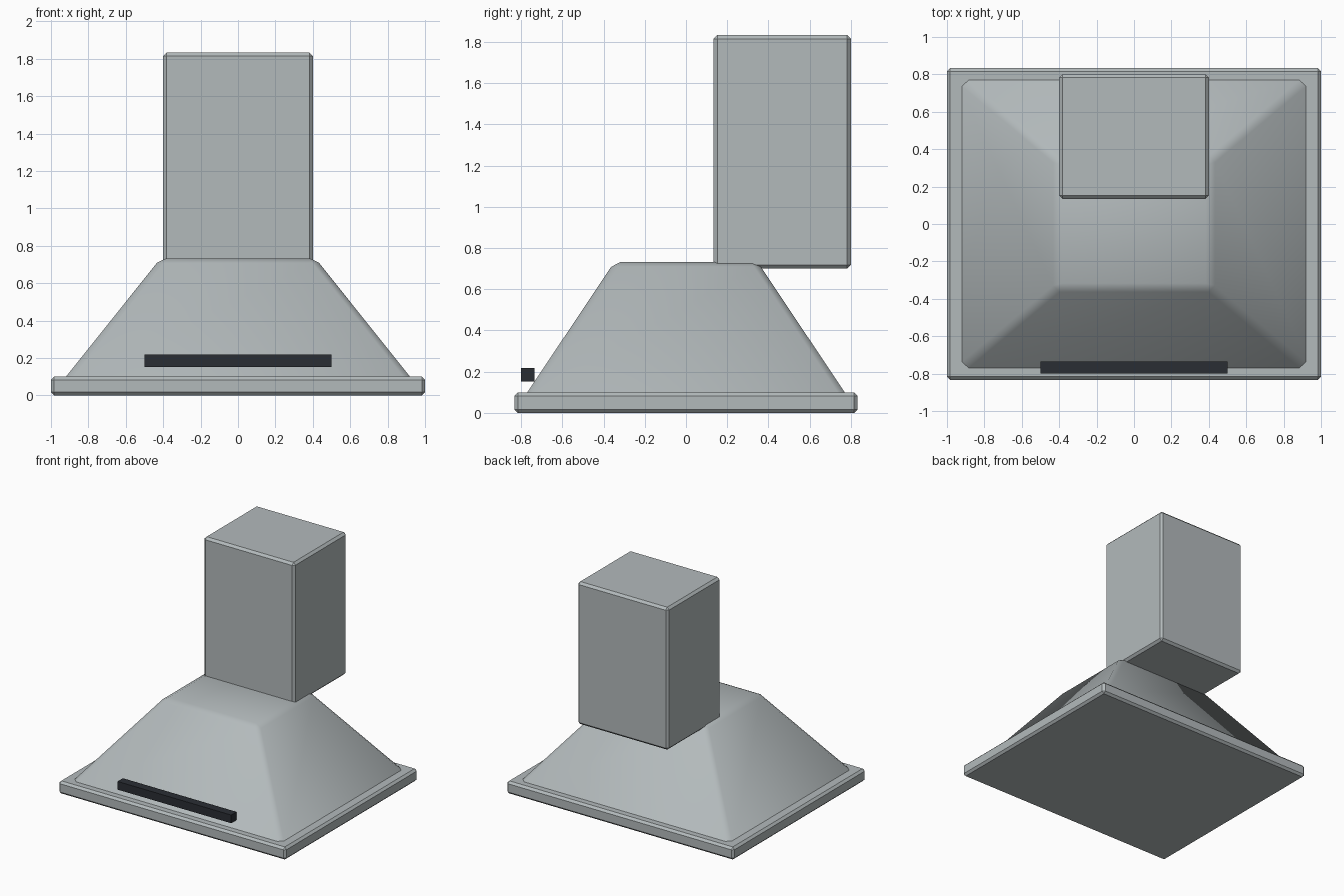
import bpy, bmesh, math

if "Cube" in bpy.data.objects:
    bpy.data.objects.remove(bpy.data.objects["Cube"])


def material(name, rgb):
    mat = bpy.data.materials.new(name)
    mat.diffuse_color = (*rgb, 1.0)
    mat.use_nodes = True
    mat.node_tree.nodes["Principled BSDF"].inputs["Base Color"].default_value = mat.diffuse_color
    return mat


steel = material("brushed_steel", (0.45, 0.49, 0.50))
dark = material("dark_plastic", (0.023, 0.027, 0.034))


def prism(name, bottom, top, z0, z1, mat, y=0.0, chamfer=0.0, angle=30, keep_bottom=False):
    """Four-sided block from half sizes (x, y) at z0 and z1, with chamfered edges."""
    bm = bmesh.new()
    rings = []
    for (hx, hy), z in ((bottom, z0), (top, z1)):
        rings.append([bm.verts.new((sx * hx, y + sy * hy, z))
                      for sx, sy in ((-1, -1), (1, -1), (1, 1), (-1, 1))])
    low, high = rings
    bm.faces.new(low[::-1])
    bm.faces.new(high)
    for i in range(4):
        j = (i + 1) % 4
        bm.faces.new((low[i], low[j], high[j], high[i]))
    if chamfer:
        edges = [e for e in bm.edges
                 if not (keep_bottom and all(v in low for v in e.verts))]
        bmesh.ops.bevel(bm, geom=edges, offset=chamfer, segments=1,
                        affect='EDGES', profile=0.5)
    bmesh.ops.recalc_face_normals(bm, faces=bm.faces[:])
    mesh = bpy.data.meshes.new(name)
    bm.to_mesh(mesh)
    bm.free()
    mesh.materials.append(mat)
    obj = bpy.data.objects.new(name, mesh)
    bpy.context.collection.objects.link(obj)
    bpy.ops.object.select_all(action='DESELECT')
    obj.select_set(True)
    bpy.context.view_layer.objects.active = obj
    bpy.ops.object.shade_smooth_by_angle(angle=math.radians(angle))
    return obj


# Flat rim at the bottom
prism("base_rim", (1.0, 0.833), (1.0, 0.833), 0.0, 0.10, steel, chamfer=0.017)

# Sloped canopy, softly shaded across its chamfers, sunk into the rim
prism("canopy", (0.944, 0.79), (0.414, 0.347), 0.07, 0.733, steel,
      chamfer=0.03, angle=60, keep_bottom=True)

# Chimney duct, set towards the back
prism("chimney", (0.4, 0.333), (0.4, 0.333), 0.70, 1.833, steel, y=0.467, chamfer=0.018)

# Dark control bar in front of the canopy
prism("control_bar", (0.5, 0.033), (0.5, 0.033), 0.153, 0.218, dark, y=-0.767)
